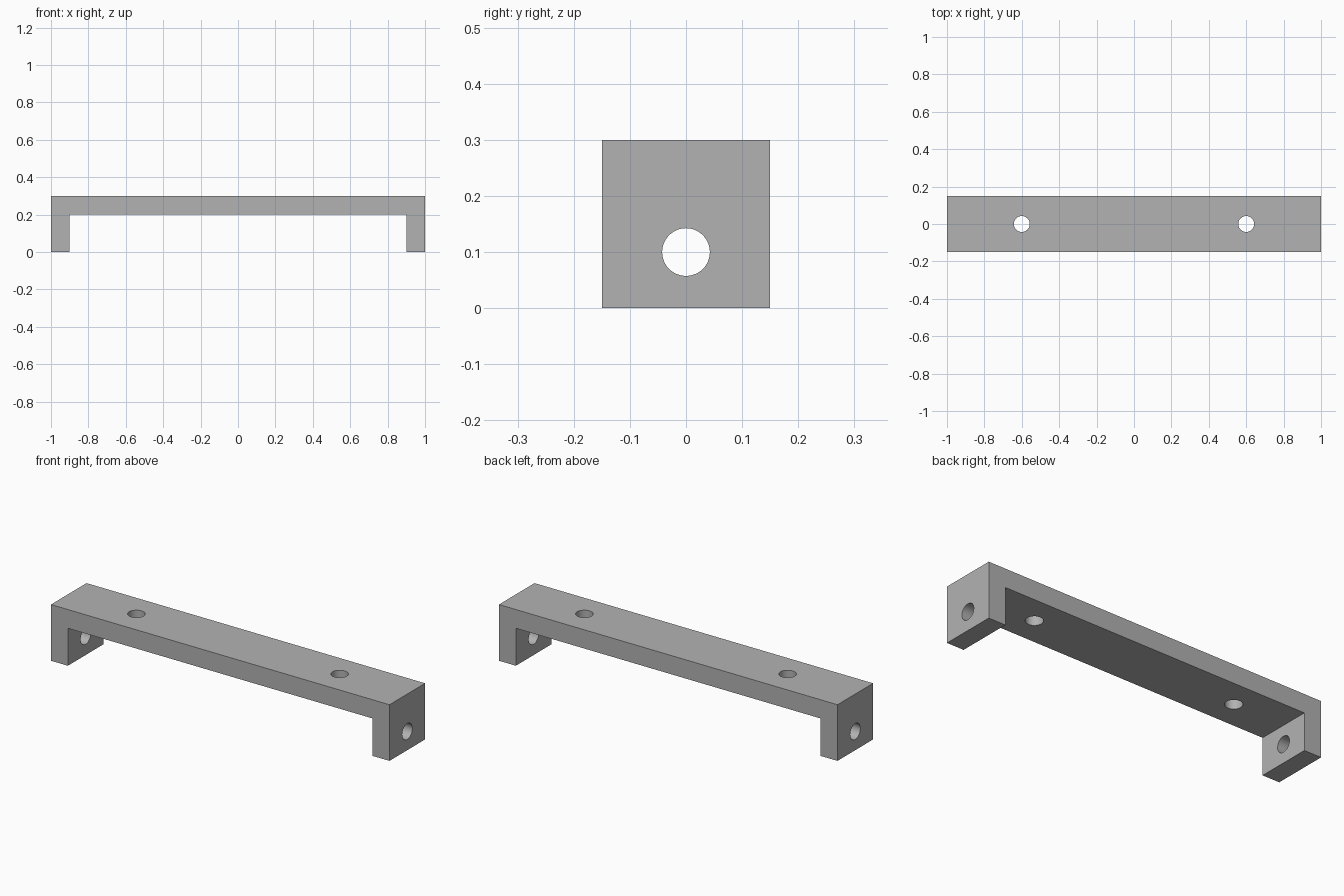
import bpy
import bmesh
from math import pi, radians
from mathutils import Matrix

cube = bpy.data.objects.get("Cube")
if cube:
    bpy.data.objects.remove(cube, do_unlink=True)

LENGTH, DEPTH, HEIGHT, WALL = 2.0, 0.3, 0.3, 0.1
HOLE_RADIUS = 0.0425

# Material
grey = bpy.data.materials.new("satin grey")
grey.use_nodes = True
colour = (0.448, 0.448, 0.448, 1)
grey.diffuse_color = colour
grey.node_tree.nodes["Principled BSDF"].inputs["Base Color"].default_value = colour


def finish(name, bm):
    bmesh.ops.recalc_face_normals(bm, faces=bm.faces)
    mesh = bpy.data.meshes.new(name)
    bm.to_mesh(mesh)
    bm.free()
    mesh.materials.append(grey)
    obj = bpy.data.objects.new(name, mesh)
    bpy.context.collection.objects.link(obj)
    return obj


# Bracket: U-shaped profile extruded along the depth
half, inner = LENGTH / 2, LENGTH / 2 - WALL
profile = [(-half, 0), (-inner, 0), (-inner, HEIGHT - WALL), (inner, HEIGHT - WALL),
           (inner, 0), (half, 0), (half, HEIGHT), (-half, HEIGHT)]
bm = bmesh.new()
face = bm.faces.new([bm.verts.new((x, -DEPTH / 2, z)) for x, z in profile])
side = bmesh.ops.extrude_face_region(bm, geom=[face])["geom"]
bmesh.ops.translate(bm, vec=(0, DEPTH, 0),
                    verts=[v for v in side if isinstance(v, bmesh.types.BMVert)])
bracket = finish("bracket", bm)

# Hole cutters: two through the bar, one through each leg
bm = bmesh.new()
for sign in (-1, 1):
    for place in (Matrix.Translation((sign * 0.6, 0, HEIGHT - WALL / 2)),
                  Matrix.Translation((sign * (half - WALL / 2), 0, 0.1))
                  @ Matrix.Rotation(pi / 2, 4, "Y")):
        bmesh.ops.create_cone(bm, cap_ends=True, segments=48, radius1=HOLE_RADIUS,
                              radius2=HOLE_RADIUS, depth=WALL * 1.5, matrix=place)
cutter = finish("hole_cutter", bm)
cutter.hide_render = True

# Drill the holes, then drop the cutter
drill = bracket.modifiers.new("holes", "BOOLEAN")
drill.operation = "DIFFERENCE"
drill.solver = "EXACT"
drill.object = cutter
bpy.ops.object.select_all(action="DESELECT")
bpy.context.view_layer.objects.active = bracket
bracket.select_set(True)
bpy.ops.object.modifier_apply(modifier=drill.name)
bpy.data.objects.remove(cutter, do_unlink=True)
bpy.ops.object.shade_smooth_by_angle(angle=radians(30))
